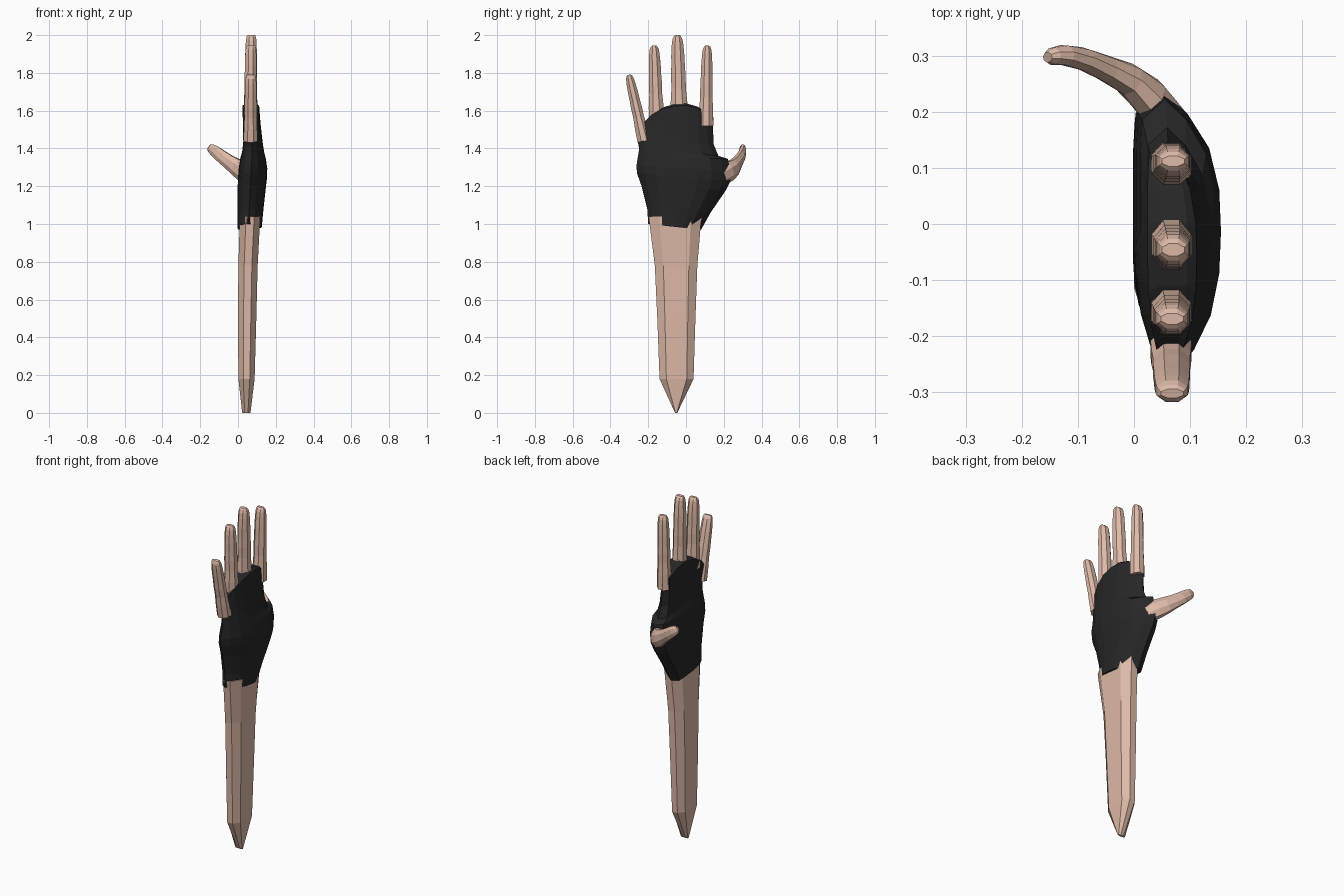
import bpy, bmesh
from mathutils import Vector
from math import sin, cos, pi

if "Cube" in bpy.data.objects:
    bpy.data.objects.remove(bpy.data.objects["Cube"])


def material(name, rgb):
    m = bpy.data.materials.new(name)
    m.diffuse_color = (*rgb, 1)
    m.use_nodes = True
    m.node_tree.nodes["Principled BSDF"].inputs["Base Color"].default_value = m.diffuse_color
    return m


SKIN = material("skin", (0.73, 0.49, 0.39))
BLACK = material("black fabric", (0.02, 0.02, 0.02))


def loft(name, rings, mat):
    """Skin a list of equal-length point rings and close both ends."""
    bm = bmesh.new()
    vs = [[bm.verts.new(p) for p in ring] for ring in rings]
    n = len(vs[0])
    for a, b in zip(vs, vs[1:]):
        for i in range(n):
            j = (i + 1) % n
            bm.faces.new((a[i], a[j], b[j], b[i]))
    for end in (vs[0], vs[-1]):
        cap = bm.faces.new(end)
        if n > 12:
            bmesh.ops.triangulate(bm, faces=[cap])
    bmesh.ops.recalc_face_normals(bm, faces=bm.faces)
    me = bpy.data.meshes.new(name)
    bm.to_mesh(me)
    bm.free()
    me.materials.append(mat)
    ob = bpy.data.objects.new(name, me)
    bpy.context.collection.objects.link(ob)
    return ob


def tube(name, pts, radii, ref):
    """Eight-sided tube; radii are (across, along ref) at each point."""
    rings = []
    for i, p in enumerate(pts):
        t = (pts[min(i + 1, len(pts) - 1)] - pts[max(i - 1, 0)]).normalized()
        b = t.cross(ref).normalized()
        c = b.cross(t)
        r1, r2 = radii[i]
        rings.append([p + b * r1 * cos((k + .5) * pi / 4) * 1.05
                      + c * r2 * sin((k + .5) * pi / 4) * 1.05 for k in range(8)])
    return loft(name, rings, SKIN)


# Forearm: flat chamfered bar ending in a point (z, y0, y1, x0, x1)
SECTION = [(-1, .3), (-.6, 0), (.6, 0), (1, .3), (1, .7), (.6, 1), (-.6, 1), (-1, .7)]
arm = [(0, -.058, -.046, .022, .066), (.18, -.14, .04, .002, .088),
       (.5, -.152, .05, 0, .097), (.78, -.165, .06, .002, .104),
       (1.04, -.198, .082, .01, .118)]
loft("forearm", [[(x0 + (x1 - x0) * f, (y0 + y1) / 2 + u * (y1 - y0) / 2, z)
                  for u, f in SECTION] for z, y0, y1, x0, x1 in arm], SKIN)

# Glove: flat palm, domed back; rows run from the wrist to the knuckles
U = [-1, -.85, -.6, -.3, 0, .3, .6, .85, 1]
BACK = [.45, .68, .88, .98, 1, .98, .86, .6, .32]
PALM = [.45, .2, .08, .02, 0, 0, 0, .02, .32]
OUTLINE = list(zip(U, BACK)) + list(zip(U, PALM))[-2:0:-1]
# y and z at the little-finger side, y and z at the thumb side, arch, x0, x1
rows = [(-.200, 1.00, .080, .97, 0, -.002, .126),
        (-.205, 1.08, .130, 1.06, 0, -.002, .134),
        (-.235, 1.20, .212, 1.18, 0, -.002, .147),
        (-.260, 1.27, .235, 1.225, 0, 0, .154),
        (-.262, 1.31, .235, 1.28, 0, .004, .155),
        (-.256, 1.35, .222, 1.345, 0, .012, .147),
        (-.250, 1.385, .172, 1.36, .01, .022, .138),
        (-.250, 1.41, .147, 1.42, .02, .028, .130),
        (-.258, 1.45, .143, 1.50, .06, .026, .119),
        (-.263, 1.485, .145, 1.565, .10, .024, .112),
        (-.240, 1.50, .132, 1.575, .098, .045, .096)]


def glove_point(row, u, f):
    yl, zl, yr, zr, arch, x0, x1 = row
    s = (u + 1) / 2
    z = zl + (zr - zl) * s + arch * (1 - abs(u) ** (3 if u < 0 else 2))
    return (x0 + (x1 - x0) * f, yl + (yr - yl) * s, z)


loft("fingerless_glove", [[glove_point(r, u, f) for u, f in OUTLINE] for r in rows], BLACK)

# Fingers: gently swollen joints and rounded tips
STEPS = [(0, 1.2), (.2, 1.13), (.36, .98), (.5, 1.0), (.62, .93), (.75, .9),
         (.88, .8), (.95, .68), (.985, .5), (1, .28)]
for name, base, tip, r in [
        ("little_finger", (.066, -.222, 1.44), (.068, -.302, 1.79), .030),
        ("ring_finger", (.066, -.155, 1.54), (.068, -.169, 1.945), .036),
        ("middle_finger", (.066, -.035, 1.56), (.070, -.046, 2.0), .040),
        ("index_finger", (.066, .105, 1.52), (.070, .112, 1.945), .034)]:
    a, b = Vector(base), Vector(tip)
    tube(name, [a.lerp(b, t) for t, _ in STEPS],
         [(r * s, .034 * (.45 + .55 * s)) for _, s in STEPS], Vector((1, 0, 0)))

# Thumb: bends outward from the palm
path = [(.06, .185, 1.255, .035, .05), (.025, .228, 1.28, .034, .054),
        (-.01, .258, 1.302, .028, .046), (-.05, .277, 1.33, .023, .038),
        (-.09, .294, 1.36, .020, .034), (-.125, .301, 1.388, .018, .030),
        (-.145, .299, 1.403, .015, .024), (-.154, .297, 1.41, .009, .013)]
tube("thumb", [Vector(p[:3]) for p in path], [p[3:] for p in path], Vector((0, 0, 1)))
